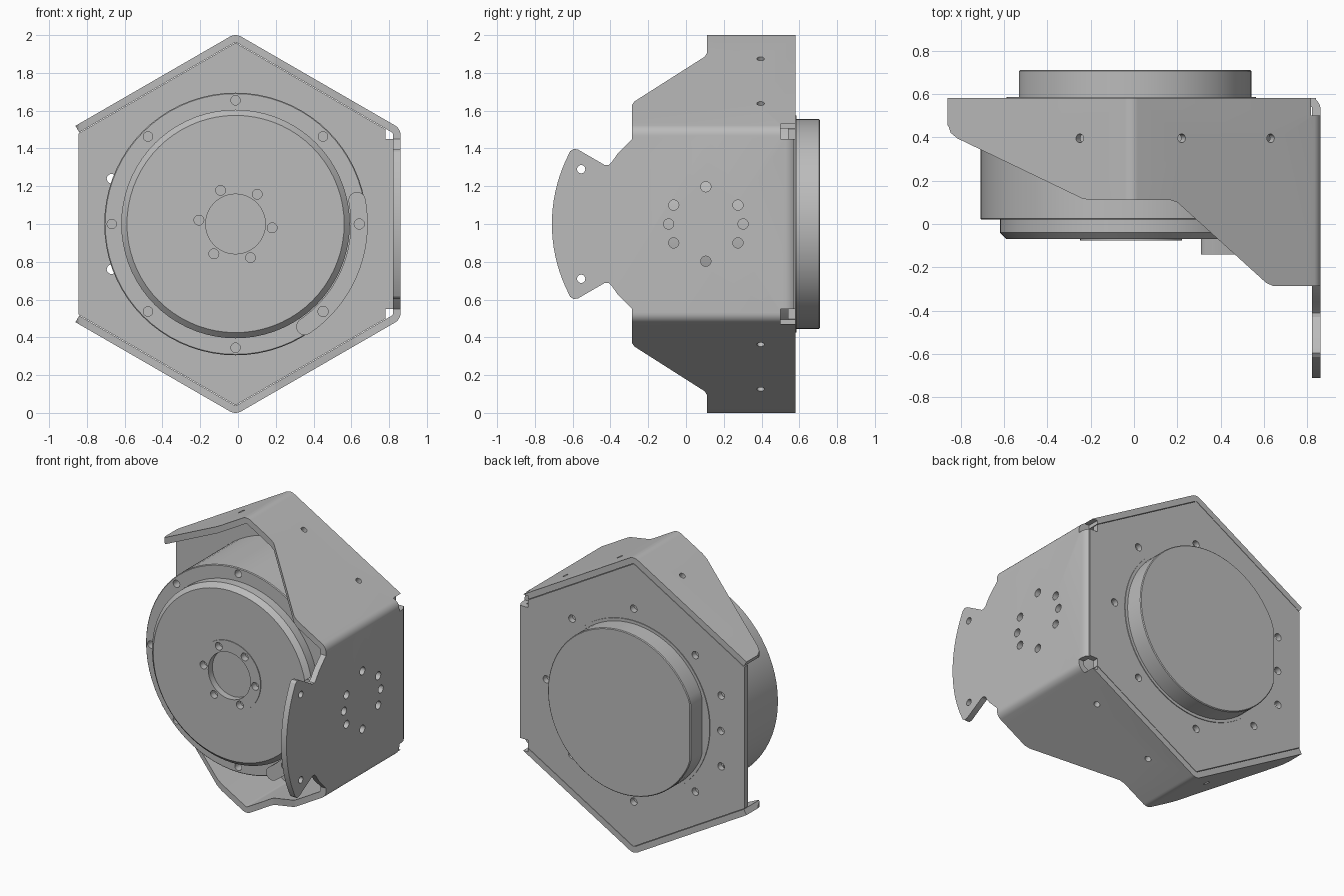
import bpy, bmesh, math
from mathutils import Vector, Matrix

if "Cube" in bpy.data.objects:
    bpy.data.objects.remove(bpy.data.objects["Cube"])

CX, CZ = -0.013, 1.0      # shared axis of motor and hexagon
APO = 0.874               # hexagon apothem
SHEET = 0.04
BACK = 0.58

grey = bpy.data.materials.new("metal grey")
grey.use_nodes = True
grey.diffuse_color = (0.5, 0.5, 0.5, 1)
grey.node_tree.nodes["Principled BSDF"].inputs["Base Color"].default_value = (0.5, 0.5, 0.5, 1)


def polar(radius, deg, cx=CX, cz=CZ):
    a = math.radians(deg)
    return (cx + radius * math.cos(a), cz + radius * math.sin(a))


def finish(name, bm):
    bmesh.ops.recalc_face_normals(bm, faces=bm.faces[:])
    mesh = bpy.data.meshes.new(name)
    bm.to_mesh(mesh)
    bm.free()
    mesh.materials.append(grey)
    ob = bpy.data.objects.new(name, mesh)
    bpy.context.collection.objects.link(ob)
    return ob


def prism(name, pts, axis, lo, hi):
    """Extrude a flat outline along x, y or z."""
    place = {"x": lambda u, v, w: (w, u, v),
             "y": lambda u, v, w: (u, w, v),
             "z": lambda u, v, w: (u, v, w)}[axis]
    bm = bmesh.new()
    face = bm.faces.new([bm.verts.new(place(u, v, lo)) for u, v in pts])
    moved = bmesh.ops.extrude_face_region(bm, geom=[face])["geom"]
    bmesh.ops.translate(bm, vec=place(0, 0, hi - lo),
                        verts=[g for g in moved if isinstance(g, bmesh.types.BMVert)])
    return finish(name, bm)


def drills(holes):
    """One cutter made of cylinders: (radius, centre, direction, length)."""
    bm = bmesh.new()
    for radius, centre, direction, length in holes:
        turn = Vector(direction).to_track_quat('Z', 'Y').to_matrix().to_4x4()
        bmesh.ops.create_cone(bm, cap_ends=True, segments=20, radius1=radius, radius2=radius,
                              depth=length, matrix=Matrix.Translation(centre) @ turn)
    return finish("cutter", bm)


def boolean(ob, cutter, operation="DIFFERENCE"):
    cutter.hide_render = True
    mod = ob.modifiers.new("cut", "BOOLEAN")
    mod.object, mod.operation, mod.solver = cutter, operation, "EXACT"
    bpy.context.view_layer.objects.active = ob
    bpy.ops.object.modifier_apply(modifier=mod.name)
    bpy.data.objects.remove(cutter)


def smooth(ob):
    bpy.ops.object.select_all(action='DESELECT')
    ob.select_set(True)
    bpy.context.view_layer.objects.active = ob
    bpy.ops.object.shade_smooth_by_angle(angle=math.radians(25))


def corner_reliefs(ob):
    for z in (1.45, 0.47):
        box = [(0.78, z), (0.95, z), (0.95, z + 0.08), (0.78, z + 0.08)]
        boolean(ob, prism("cutter", box, "y", 0.5, 0.65))


def wall_path(radius):
    """Bent sheet line with the given bend radius, open on one side."""
    bend = 0.06
    offset = APO - bend + radius
    pts = []

    def end(normal, sign):
        n, t = math.radians(normal), math.radians(normal + 90 * sign)
        return (CX + offset * math.cos(n) + 0.474 * math.cos(t),
                CZ + offset * math.sin(n) + 0.474 * math.sin(t))

    pts.append(end(120, 1))
    for corner in (90, 30, -30, -90):
        centre = polar((APO - bend) / math.cos(math.radians(30)), corner)
        pts += [polar(radius, corner + d, *centre) for d in range(30, -31, -10)]
    pts.append(end(-120, -1))
    return pts


# Bent sheet walls, trimmed by a plan outline and a side outline
walls = prism("bracket_walls", wall_path(0.06) + wall_path(0.06 - SHEET)[::-1], "y", -0.78, 0.6)
plan = [(-0.9, BACK), (-0.9, 0.46), (-0.857, 0.455), (-0.845, 0.42), (-0.815, 0.395),
        (-0.24, 0.118), (-0.2, 0.11), (0.17, 0.11), (0.2, 0.1), (0.61, -0.272),
        (0.64, -0.285), (0.79, -0.285), (0.79, -0.85), (0.861, -0.85),
        (0.861, 0.53), (0.856, 0.552), (0.843, 0.57), (0.82, BACK)]
boolean(walls, prism("cutter", plan, "z", -0.1, 2.1), "INTERSECT")

half = [(0.7, 1.1), (-0.285, 1.1), (-0.285, 0.45), (-0.36, 0.375), (-0.395, 0.325),
        (-0.41, 0.312), (-0.43, 0.312), (-0.57, 0.393), (-0.595, 0.398), (-0.613, 0.385)]
arc = [(0.1 - 0.81 * math.cos(math.radians(d)), CZ + 0.81 * math.sin(math.radians(d)))
       for d in range(27, -28, -3)]
side = [(y, CZ + h) for y, h in half] + arc + [(y, CZ - h) for y, h in half[::-1]]
boolean(walls, prism("cutter", side, "x", -1, 1), "INTERSECT")
corner_reliefs(walls)

# Wall holes: ring on the side panel, ear holes, row along the sloping panels
holes = [(0.027, (0.84, 0.105, CZ + s * 0.197), (1, 0, 0), 0.2) for s in (1, -1)]
for y, h in ((0.275, 0.1), (0.302, 0), (0.275, -0.1)):
    holes += [(0.027, (0.84, yy, CZ + h), (1, 0, 0), 0.2) for yy in (y, 0.21 - y)]
for s in (1, -1):
    holes.append((0.022, (0.84, -0.555, CZ + s * 0.29), (1, 0, 0), 0.2))
    for x in (-0.25, 0.22, 0.63):
        dx = x - CX
        h = (APO - abs(dx) * 0.5) / 0.866
        holes.append((0.02, (x, 0.395, CZ + s * h),
                      (math.copysign(0.5, dx), 0, s * 0.866), 0.2))
boolean(walls, drills(holes))
smooth(walls)

# Hexagonal mounting plate
inner = APO - SHEET - 0.003
radius = inner / math.cos(math.radians(30))
hexagon = [polar(radius, a) for a in (90, 150, 210, 270, 330, 30)]
hexagon[4:] = [polar(radius, 330), (0.84, 0.53), (0.84, 1.47), polar(radius, 30)]
plate = prism("mounting_plate", hexagon, "y", BACK - SHEET, BACK)
corner_reliefs(plate)
ring = [polar(0.655, a) for a in range(0, 360, 45)] + [(-0.67, 1.24), (-0.67, 0.76)]
boolean(plate, drills([(0.025, (x, 0.56, z), (0, 1, 0), 0.2) for x, z in ring]))
smooth(plate)

# Motor body, turned around the y axis
profile = [(0, -0.03), (0.158, -0.03), (0.158, -0.075), (0.235, -0.075), (0.235, -0.07),
           (0.575, -0.07), (0.605, -0.04), (0.605, 0.02), (0.69, 0.02), (0.695, 0.025),
           (0.695, 0.541), (0, 0.541)]
bm = bmesh.new()
verts = [bm.verts.new((CX + r, y, CZ)) for r, y in profile]
edges = [bm.edges.new(pair) for pair in zip(verts, verts[1:])]
bmesh.ops.spin(bm, geom=verts + edges, cent=(CX, 0, CZ), axis=(0, 1, 0),
               angle=math.tau, steps=72)
bmesh.ops.remove_doubles(bm, verts=bm.verts[:], dist=0.0005)
body = finish("motor_body", bm)
bores = [(0.025, (x, 0.02, z), (0, 1, 0), 0.12) for x, z in ring[:8]]
for a in range(-6, 354, 60):
    x, z = polar(0.195, a)
    bores.append((0.026, (x, -0.07, z), (0, 1, 0), 0.08))
boolean(body, drills(bores))
smooth(body)

# Rear housing with one flat side
rear_outline = [(max(x, -0.53), z) for x, z in (polar(0.555, a) for a in range(0, 360, 5))]
rear = prism("rear_housing", rear_outline, "y", 0.55, 0.71)
bev = rear.modifiers.new("edge", "BEVEL")
bev.width, bev.segments, bev.limit_method = 0.005, 1, "ANGLE"
bev.angle_limit = math.radians(60)
smooth(rear)
seat = prism("rear_seat", [polar(0.575, a) for a in range(0, 360, 5)], "y", 0.55, 0.585)
smooth(seat)

# Curved connector block with rounded ends
mid, cap, a0, a1 = 0.655, 0.045, -56, 11
block = [polar(mid + cap, a) for a in range(a0, a1 + 1, 4)]
block += [polar(cap, a1 + d, *polar(mid, a1)) for d in range(0, 181, 15)]
block += [polar(mid - cap, a) for a in range(a1 - 3, a0, -4)]
block += [polar(cap, a0 + d, *polar(mid, a0)) for d in range(180, 346, 15)]
connector = prism("connector_block", block, "y", -0.14, 0.021)
boolean(connector, drills([(0.027, (x, -0.14, z), (0, 1, 0), 0.1)
                           for x, z in (polar(mid, 0), polar(mid, -45))]))
smooth(connector)
